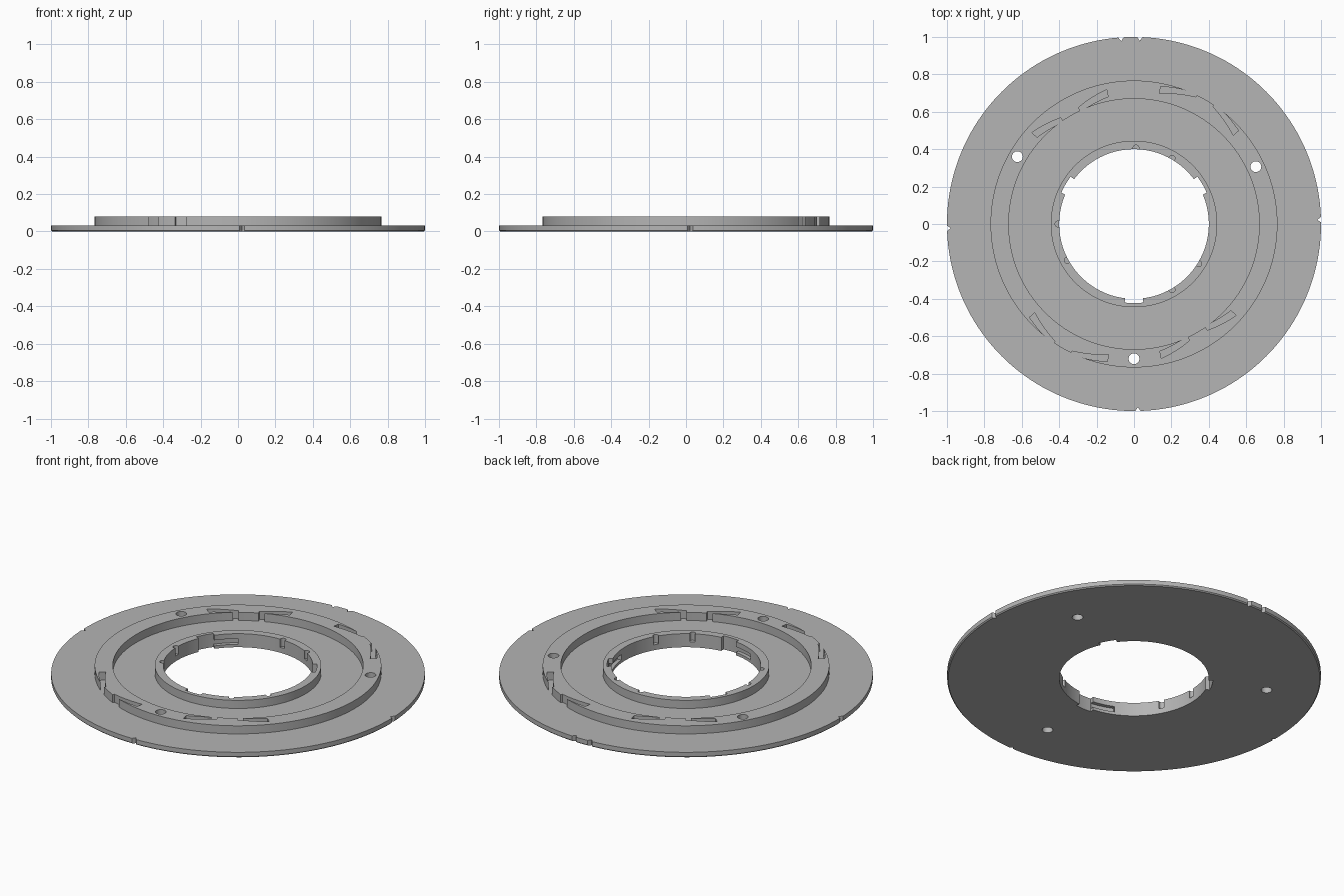
import bpy, bmesh
from math import radians, sin, cos, pi

old = bpy.data.objects.get("Cube")
if old:
    bpy.data.objects.remove(old, do_unlink=True)

grey = bpy.data.materials.new("plain grey")
grey.use_nodes = True
colour = (0.46, 0.46, 0.46, 1)
grey.diffuse_color = colour
grey.node_tree.nodes["Principled BSDF"].inputs["Base Color"].default_value = colour

PLATE_TOP, RING_TOP, SEGMENTS = 0.032, 0.08, 160


def new_object(name, bm):
    bmesh.ops.recalc_face_normals(bm, faces=bm.faces)
    mesh = bpy.data.meshes.new(name)
    bm.to_mesh(mesh)
    bm.free()
    obj = bpy.data.objects.new(name, mesh)
    bpy.context.collection.objects.link(obj)
    return obj


def lathe(name, profile):
    """Closed ring from a closed (radius, height) profile."""
    bm = bmesh.new()
    loops = []
    for i in range(SEGMENTS):
        a = 2 * pi * i / SEGMENTS
        loops.append([bm.verts.new((r * cos(a), r * sin(a), z)) for r, z in profile])
    n = len(profile)
    for i in range(SEGMENTS):
        p, q = loops[i], loops[(i + 1) % SEGMENTS]
        for j in range(n):
            k = (j + 1) % n
            bm.faces.new((p[j], q[j], q[k], p[k]))
    obj = new_object(name, bm)
    obj.data.materials.append(grey)
    return obj


def prism(bm, points, z0, z1):
    low = [bm.verts.new((x, y, z0)) for x, y in points]
    high = [bm.verts.new((x, y, z1)) for x, y in points]
    bm.faces.new(low)
    bm.faces.new(high)
    for i in range(len(points)):
        j = (i + 1) % len(points)
        bm.faces.new((low[i], low[j], high[j], high[i]))


def polar(r, deg):
    return r * cos(radians(deg)), r * sin(radians(deg))


def disc(bm, r, deg, radius, z0, z1):
    cx, cy = polar(r, deg)
    prism(bm, [(cx + radius * cos(pi * i / 12), cy + radius * sin(pi * i / 12))
               for i in range(24)], z0, z1)


def arc(bm, a0, a1, inner, outer, z0, z1, steps=12):
    """Curved slot whose inner and outer radii run from one end to the other."""
    def side(radii):
        return [polar(radii[0] + (radii[1] - radii[0]) * i / steps,
                      a0 + (a1 - a0) * i / steps) for i in range(steps + 1)]
    prism(bm, side(inner) + side(outer)[::-1], z0, z1)


def cut(bm, targets):
    cutter = new_object("cutter", bm)
    cutter.hide_render = True
    for obj in targets:
        mod = obj.modifiers.new("cut", 'BOOLEAN')
        mod.operation, mod.solver, mod.object = 'DIFFERENCE', 'EXACT', cutter
        bpy.context.view_layer.objects.active = obj
        bpy.ops.object.modifier_apply(modifier=mod.name)
    bpy.data.objects.remove(cutter, do_unlink=True)


# Base disc with a fine lower bevel, and the two raised rings
plate = lathe("base_plate", [(0.4, 0), (0.994, 0), (1, 0.006), (1, PLATE_TOP), (0.4, PLATE_TOP)])
outer_ring = lathe("outer_ring", [(0.67, PLATE_TOP), (0.767, PLATE_TOP),
                                  (0.767, RING_TOP), (0.67, RING_TOP)])
inner_ring = lathe("inner_ring", [(0.4, PLATE_TOP), (0.445, PLATE_TOP),
                                  (0.445, RING_TOP), (0.4, RING_TOP)])

# Screw holes through the outer ring and plate
bm = bmesh.new()
for deg in (25.2, 150, 270):
    disc(bm, 0.72, deg, 0.029, -0.1, 0.2)
cut(bm, [plate, outer_ring])

# Tapered slots in the outer ring, repeated half a turn apart
bm = bmesh.new()
for turn in (0, 180):
    for wide, thin in ((79, 64), (41.8, 56)):
        arc(bm, wide + turn, thin + turn, (0.712, 0.756), (0.749, 0.775), 0, 0.2)
    for wide, thin in ((101.5, 115.5), (138.2, 124.7)):
        arc(bm, wide + turn, thin + turn, (0.695, 0.664), (0.733, 0.69), 0, 0.2)
cut(bm, [outer_ring])

# Entry notches around the central hole
bm = bmesh.new()
for deg in (30, 150, 270):
    arc(bm, deg - 6.8, deg + 6.8, (0.37, 0.37), (0.423, 0.423), -0.1, 0.2)
cut(bm, [plate, inner_ring])

# Locking grooves running sideways from each entry notch
bm = bmesh.new()
for deg in (30, 150, 270):
    arc(bm, deg - 25, deg - 5, (0.37, 0.37), (0.422, 0.422), 0.017, 0.05)
cut(bm, [plate, inner_ring])

# Small blind notches in the inner ring
bm = bmesh.new()
for deg in (60, 88.5, 180, 208.5, 300, 328.5):
    disc(bm, 0.406, deg, 0.016, 0, 0.2)
cut(bm, [inner_ring])

# Pointed index notches on the rim
bm = bmesh.new()
for deg in (1.3, 88.2, 94, 181.3, 271.2):
    prism(bm, [polar(0.98, deg), polar(1.02, deg - 1.6), polar(1.02, deg + 1.6)], -0.1, 0.2)
cut(bm, [plate])

# Smooth round walls, crisp edges
for obj in (plate, outer_ring, inner_ring):
    bpy.ops.object.select_all(action='DESELECT')
    obj.select_set(True)
    bpy.context.view_layer.objects.active = obj
    bpy.ops.object.shade_smooth_by_angle(angle=radians(30))
